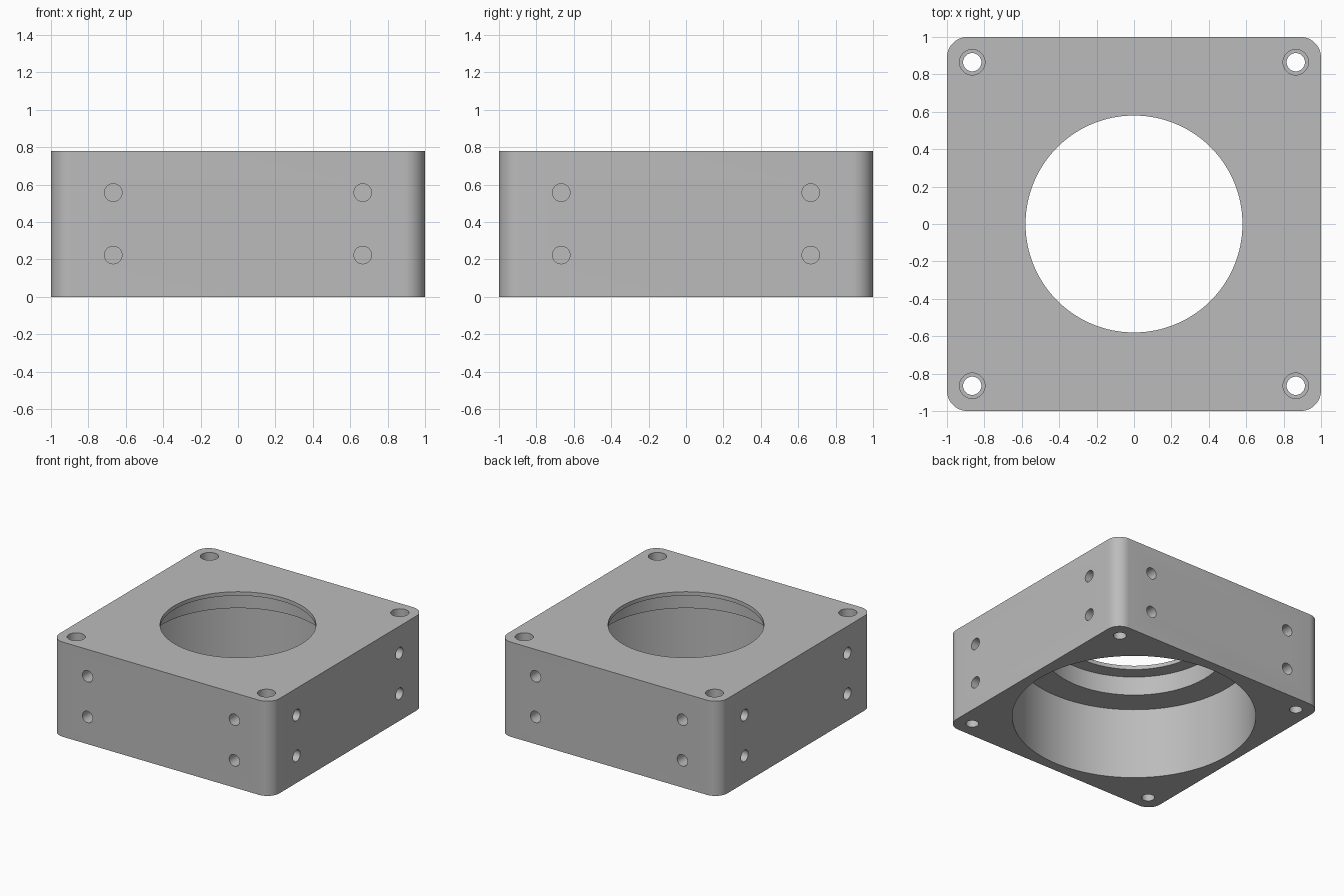
import bpy, bmesh, math
from mathutils import Matrix, Vector

if "Cube" in bpy.data.objects:
    bpy.data.objects.remove(bpy.data.objects["Cube"])

HEIGHT = 0.778      # block height
CORNER = 0.11       # vertical edge radius
OVER = 0.1          # cutter overshoot beyond the faces

grey = bpy.data.materials.new("metal grey")
grey.diffuse_color = (0.5, 0.5, 0.5, 1)
grey.use_nodes = True
grey.node_tree.nodes["Principled BSDF"].inputs["Base Color"].default_value = grey.diffuse_color


def make_object(name, bm):
    bmesh.ops.recalc_face_normals(bm, faces=bm.faces)
    mesh = bpy.data.meshes.new(name)
    bm.to_mesh(mesh)
    bm.free()
    mesh.materials.append(grey)
    obj = bpy.data.objects.new(name, mesh)
    bpy.context.collection.objects.link(obj)
    return obj


def add_turned(bm, profile, matrix, segments):
    """Closed turned solid from (height, radius) pairs along local z."""
    rings = []
    for h, r in profile:
        ring = []
        for i in range(segments):
            a = 2 * math.pi * i / segments
            ring.append(bm.verts.new(matrix @ Vector((r * math.cos(a), r * math.sin(a), h))))
        rings.append(ring)
    for low, high in zip(rings, rings[1:]):
        for i in range(segments):
            j = (i + 1) % segments
            bm.faces.new((low[i], low[j], high[j], high[i]))
    bm.faces.new(rings[0][::-1])
    bm.faces.new(rings[-1])


# Rounded square block
bm = bmesh.new()
outline = []
for quarter in range(4):
    turn = Matrix.Rotation(quarter * math.pi / 2, 3, 'Z')
    for i in range(13):
        a = math.pi / 2 * i / 12
        c = 1 - CORNER
        outline.append(bm.verts.new(turn @ Vector((c + CORNER * math.cos(a), c + CORNER * math.sin(a), 0))))
base = bm.faces.new(outline)
top = bmesh.ops.extrude_face_region(bm, geom=[base])
bmesh.ops.translate(bm, vec=(0, 0, HEIGHT),
                    verts=[v for v in top["geom"] if isinstance(v, bmesh.types.BMVert)])
block = make_object("housing_block", bm)

# Stepped centre bore: wide pocket, middle step, thin top lip
bm = bmesh.new()
add_turned(bm, [(-OVER, 0.917), (0.59, 0.917), (0.59, 0.695), (0.746, 0.695),
                (0.746, 0.58), (HEIGHT + OVER, 0.58)], Matrix(), 128)

for quarter in range(4):
    turn = Matrix.Rotation(quarter * math.pi / 2, 4, 'Z')
    # Counterbored corner bolt hole
    add_turned(bm, [(-OVER, 0.049), (HEIGHT - 0.1, 0.049), (HEIGHT - 0.1, 0.068),
                    (HEIGHT + OVER, 0.068)],
               turn @ Matrix.Translation((0.865, 0.865, 0)), 40)
    # Four blind holes in each side
    for y in (-0.667, 0.667):
        for z in (0.223, 0.557):
            place = turn @ Matrix.Translation((1, y, z)) @ Matrix.Rotation(math.pi / 2, 4, 'Y')
            add_turned(bm, [(-0.22, 0.047), (OVER, 0.047)], place, 32)
cutter = make_object("hole_cutter", bm)
cutter.hide_render = True

# Cut the holes and discard the cutter
cut = block.modifiers.new("holes", 'BOOLEAN')
cut.operation = 'DIFFERENCE'
cut.solver = 'EXACT'
cut.object = cutter
bpy.context.view_layer.objects.active = block
block.select_set(True)
bpy.ops.object.modifier_apply(modifier=cut.name)
bpy.data.objects.remove(cutter)
bpy.ops.object.shade_smooth_by_angle(angle=math.radians(30))
